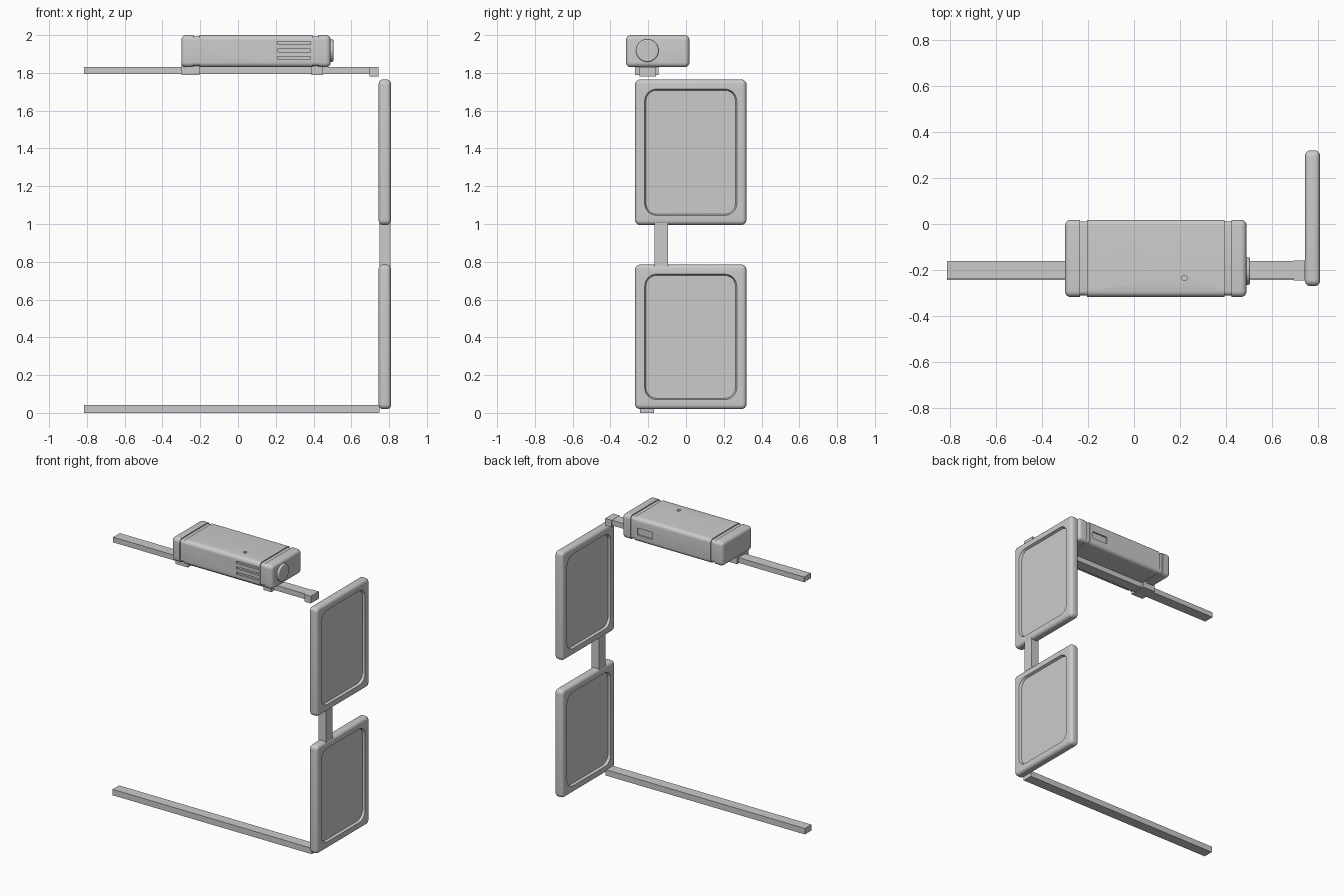
import bpy, bmesh, math
from mathutils import Vector

if "Cube" in bpy.data.objects:
    bpy.data.objects.remove(bpy.data.objects["Cube"])


def smooth(o, angle=35):
    bpy.ops.object.select_all(action='DESELECT')
    o.select_set(True)
    bpy.context.view_layer.objects.active = o
    bpy.ops.object.shade_smooth_by_angle(angle=math.radians(angle))


def make(name, bm):
    bmesh.ops.recalc_face_normals(bm, faces=bm.faces)
    me = bpy.data.meshes.new(name)
    bm.to_mesh(me)
    bm.free()
    o = bpy.data.objects.new(name, me)
    bpy.context.collection.objects.link(o)
    return o


def box(name, x, y, z):
    bm = bmesh.new()
    bmesh.ops.create_cube(bm, size=1)
    for v in bm.verts:
        v.co = Vector([(a + b) / 2 + c * (b - a) for (a, b), c in zip((x, y, z), v.co)])
    return make(name, bm)


def disc(name, loc, r, depth, axis, bevel=0.0, segs=40):
    bpy.ops.mesh.primitive_cylinder_add(
        vertices=segs, radius=r, depth=depth, location=loc,
        rotation=(0, math.pi / 2, 0) if axis == 'X' else (0, 0, 0))
    o = bpy.context.object
    o.name = name
    if bevel:
        m = o.modifiers.new("edge", 'BEVEL')
        m.width, m.segments = bevel, 3
    smooth(o)
    return o


def loft(name, cy, cz, rings, n=6):
    """Skin rounded rectangles (x, half_y, half_z, corner_radius) along x."""
    bm = bmesh.new()
    loops = []
    for x, hy, hz, r in rings:
        loop = []
        for k, (sy, sz) in enumerate(((1, 1), (-1, 1), (-1, -1), (1, -1))):
            for i in range(n + 1):
                a = math.pi / 2 * (k + i / n)
                loop.append(bm.verts.new((x, cy + sy * (hy - r) + r * math.cos(a),
                                          cz + sz * (hz - r) + r * math.sin(a))))
        loops.append(loop)
    for a, b in zip(loops, loops[1:]):
        for i in range(len(a)):
            j = (i + 1) % len(a)
            bm.faces.new((a[i], a[j], b[j], b[i]))
    bm.faces.new(loops[0])
    bm.faces.new(loops[-1])
    o = make(name, bm)
    smooth(o)
    return o


def rounded_edge(x, hy, hz, r, b, inward, n=5):
    """Rings for a quarter-round rim, from the end face at x to the full side."""
    out = []
    for i in range(n + 1):
        a = math.pi / 2 * i / n
        d = b * (1 - math.sin(a))
        out.append((x + inward * b * (1 - math.cos(a)), hy - d, hz - d, max(r - d, 0.003)))
    return out


# Padded panels with a recessed field on both faces
for name, z0, z1 in (("upper_panel", 0.995, 1.765), ("lower_panel", 0.02, 0.785)):
    hy, hz = 0.295, (z1 - z0) / 2
    left = [(0.762, 0.237, hz - 0.057, 0.057), (0.745, 0.244, hz - 0.05, 0.064)]
    left += rounded_edge(0.745, hy, hz, 0.027, 0.022, 1)
    right = [(1.555 - x, a, b, r) for x, a, b, r in reversed(left)]
    loft(name, 0.025, (z0 + z1) / 2, left + right)

# Rails and connecting post
box("panel_connector", (0.748, 0.808), (-0.167, -0.095), (0.775, 1.005))
box("top_rail", (-0.815, 0.745), (-0.237, -0.162), (1.793, 1.83))
box("bottom_rail", (-0.815, 0.75), (-0.243, -0.17), (0.0, 0.042))
box("rail_end_block", (0.695, 0.745), (-0.247, -0.158), (1.78, 1.831))

# Brackets under the housing
box("left_bracket", (-0.30, -0.205), (-0.27, -0.145), (1.79, 1.845))
box("right_bracket", (0.39, 0.45), (-0.27, -0.145), (1.79, 1.845))

# Housing: rounded caps with inset seams around a long body
hy, hz, r, g = 0.168, 0.085, 0.026, 0.007
rings = rounded_edge(-0.30, hy, hz, r, 0.024, 1)
for a, b in ((-0.235, -0.205), (0.395, 0.425)):
    rings += [(a, hy, hz, r), (a, hy - g, hz - g, r - g),
              (b, hy - g, hz - g, r - g), (b, hy, hz, r)]
rings += reversed(rounded_edge(0.49, hy, hz, r, 0.024, -1))
housing = loft("housing", -0.15, 1.915, rings)

# Vent slots in front, port behind, small hole on top
cutters = [box("vent_cutter", (0.21, 0.385), (-0.35, -0.304), (z - 0.008, z + 0.008))
           for z in (1.957, 1.918, 1.88)]
cutters.append(box("port_cutter", (0.25, 0.37), (0.008, 0.05), (1.88, 1.93)))
cutters.append(disc("hole_cutter", (0.22, -0.235, 2.0), 0.012, 0.02, 'Z', segs=20))
for c in cutters:
    c.hide_render = True
    m = housing.modifiers.new(c.name, 'BOOLEAN')
    m.object, m.operation, m.solver = c, 'DIFFERENCE', 'EXACT'
bpy.context.view_layer.objects.active = housing
for m in list(housing.modifiers):
    if m.type == 'BOOLEAN':
        bpy.ops.object.modifier_apply(modifier=m.name)
for c in cutters:
    bpy.data.objects.remove(c)
smooth(housing)

# Round knob on the right end
disc("end_knob", (0.492, -0.205, 1.918), 0.06, 0.026, 'X', 0.007)
